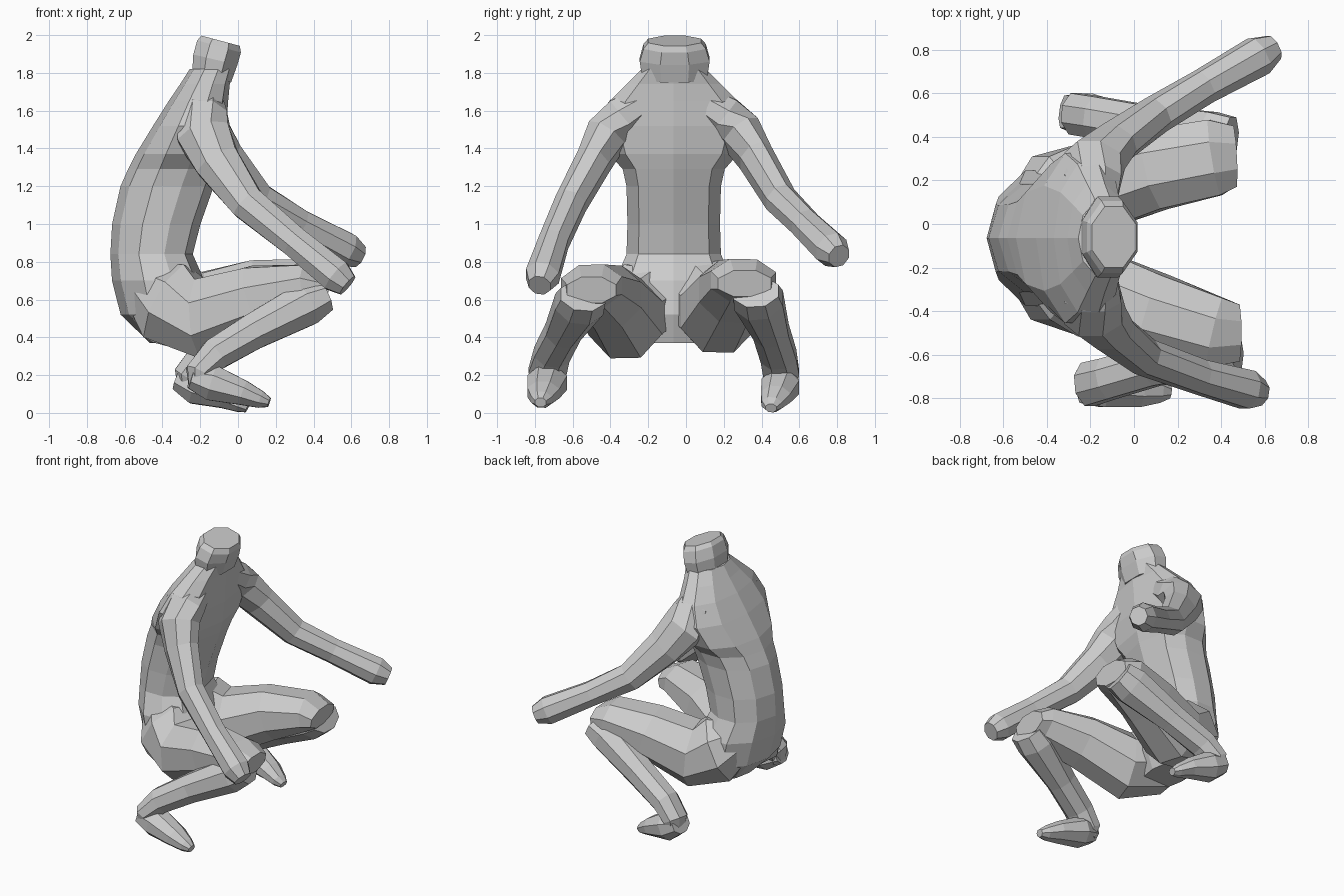
import bpy, bmesh, math
from mathutils import Vector


def loft(name, secs, sides=8, torso=False):
    """Skin rings along a path; each section is x, y, z, half width, half thickness."""
    pts = [Vector(s[:3]) for s in secs]
    k = 1 / math.cos(math.pi / sides)
    bm = bmesh.new()
    rings = []
    for i, s in enumerate(secs):
        t = (pts[min(i + 1, len(pts) - 1)] - pts[max(i - 1, 0)]).normalized()
        if torso:
            t = Vector((0, 0, 1))
        side = Vector((0, 1, 0))
        side = (side - t * side.dot(t)).normalized()
        up = t.cross(side)
        ring = []
        for j in range(sides):
            a = 2 * math.pi * (j + 0.5) / sides
            c, n = k * math.cos(a), k * math.sin(a)
            if torso and n < 0:  # flatter belly and chest
                c = math.copysign(min(1, abs(c) ** 0.6), c)
            ring.append(bm.verts.new(pts[i] + side * (s[3] * c) + up * (s[4] * n)))
        rings.append(ring)
    for a, b in zip(rings, rings[1:]):
        for j in range(sides):
            n = (j + 1) % sides
            bm.faces.new((a[j], a[n], b[n], b[j]))
    bm.faces.new(rings[0][::-1])
    bm.faces.new(rings[-1])
    bmesh.ops.recalc_face_normals(bm, faces=bm.faces)
    me = bpy.data.meshes.new(name)
    bm.to_mesh(me)
    bm.free()
    ob = bpy.data.objects.new(name, me)
    bpy.context.collection.objects.link(ob)
    return ob


# Hunched torso: height, back x, front x, half width
torso = [(0.37, -0.46, -0.22, 0.20), (0.52, -0.61, -0.17, 0.31), (0.70, -0.655, -0.19, 0.31),
         (0.84, -0.665, -0.25, 0.25), (1.0, -0.655, -0.21, 0.245), (1.2, -0.61, -0.14, 0.25),
         (1.29, -0.57, -0.11, 0.27), (1.37, -0.53, -0.09, 0.34), (1.52, -0.44, -0.07, 0.39),
         (1.65, -0.36, -0.06, 0.34), (1.74, -0.3, -0.05, 0.25), (1.82, -0.25, -0.03, 0.17)]
loft("torso", [((b + f) / 2, -0.065, z, w, (f - b) / 2) for z, b, f, w in torso], 10, True)

# Short blunt head
loft("head", [(-0.14, -0.06, 1.77, 0.17, 0.105), (-0.12, -0.06, 1.87, 0.185, 0.12),
              (-0.1, -0.06, 1.94, 0.165, 0.12), (-0.092, -0.06, 1.97, 0.14, 0.105)])

# Arms with blunt hands
loft("right_arm", [(-0.17, -0.17, 1.68, 0.08, 0.08), (-0.19, -0.33, 1.57, 0.11, 0.13),
                   (-0.18, -0.42, 1.47, 0.11, 0.14), (-0.11, -0.49, 1.33, 0.09, 0.12),
                   (0.05, -0.61, 1.11, 0.082, 0.092), (0.3, -0.70, 0.905, 0.078, 0.08),
                   (0.52, -0.76, 0.725, 0.088, 0.088), (0.58, -0.775, 0.675, 0.058, 0.06)])
loft("left_arm", [(-0.17, 0.04, 1.68, 0.08, 0.08), (-0.19, 0.2, 1.57, 0.11, 0.13),
                  (-0.18, 0.29, 1.48, 0.11, 0.14), (-0.09, 0.37, 1.35, 0.09, 0.12),
                  (0.1, 0.5, 1.13, 0.082, 0.092), (0.32, 0.63, 1.0, 0.078, 0.08),
                  (0.57, 0.77, 0.865, 0.088, 0.09), (0.64, 0.81, 0.83, 0.058, 0.06)])

# Thighs from buttock to knee
loft("right_thigh", [(-0.48, -0.2, 0.66, 0.12, 0.14), (-0.37, -0.25, 0.58, 0.2, 0.22),
                     (-0.19, -0.32, 0.5, 0.205, 0.21), (0.1, -0.41, 0.61, 0.18, 0.17),
                     (0.37, -0.5, 0.67, 0.165, 0.115), (0.48, -0.5, 0.65, 0.13, 0.07)])
loft("left_thigh", [(-0.48, 0.06, 0.67, 0.12, 0.14), (-0.37, 0.12, 0.6, 0.2, 0.22),
                    (-0.19, 0.17, 0.53, 0.205, 0.21), (0.1, 0.25, 0.64, 0.185, 0.17),
                    (0.37, 0.305, 0.7, 0.175, 0.115), (0.46, 0.31, 0.685, 0.14, 0.07)])

# Shins folded back under the thighs
loft("right_shin", [(0.46, -0.545, 0.62, 0.12, 0.085), (0.36, -0.565, 0.575, 0.13, 0.115),
                    (0.08, -0.65, 0.43, 0.095, 0.095), (-0.12, -0.71, 0.31, 0.095, 0.085),
                    (-0.21, -0.735, 0.21, 0.1, 0.07), (-0.21, -0.745, 0.14, 0.07, 0.05)])
loft("left_shin", [(0.44, 0.37, 0.64, 0.12, 0.085), (0.34, 0.385, 0.595, 0.13, 0.115),
                   (0.05, 0.45, 0.43, 0.095, 0.095), (-0.18, 0.49, 0.3, 0.095, 0.085),
                   (-0.27, 0.505, 0.2, 0.095, 0.07), (-0.27, 0.51, 0.13, 0.07, 0.05)])

# Tapered feet
loft("right_foot", [(-0.25, -0.745, 0.19, 0.075, 0.06), (-0.14, -0.735, 0.16, 0.105, 0.095),
                    (0.03, -0.755, 0.105, 0.085, 0.065), (0.12, -0.765, 0.07, 0.055, 0.045),
                    (0.165, -0.77, 0.055, 0.03, 0.025)])
loft("left_foot", [(-0.32, 0.515, 0.18, 0.075, 0.06), (-0.22, 0.5, 0.14, 0.1, 0.095),
                   (-0.07, 0.475, 0.085, 0.08, 0.062), (0.01, 0.455, 0.045, 0.055, 0.042),
                   (0.05, 0.45, 0.025, 0.03, 0.024)])
